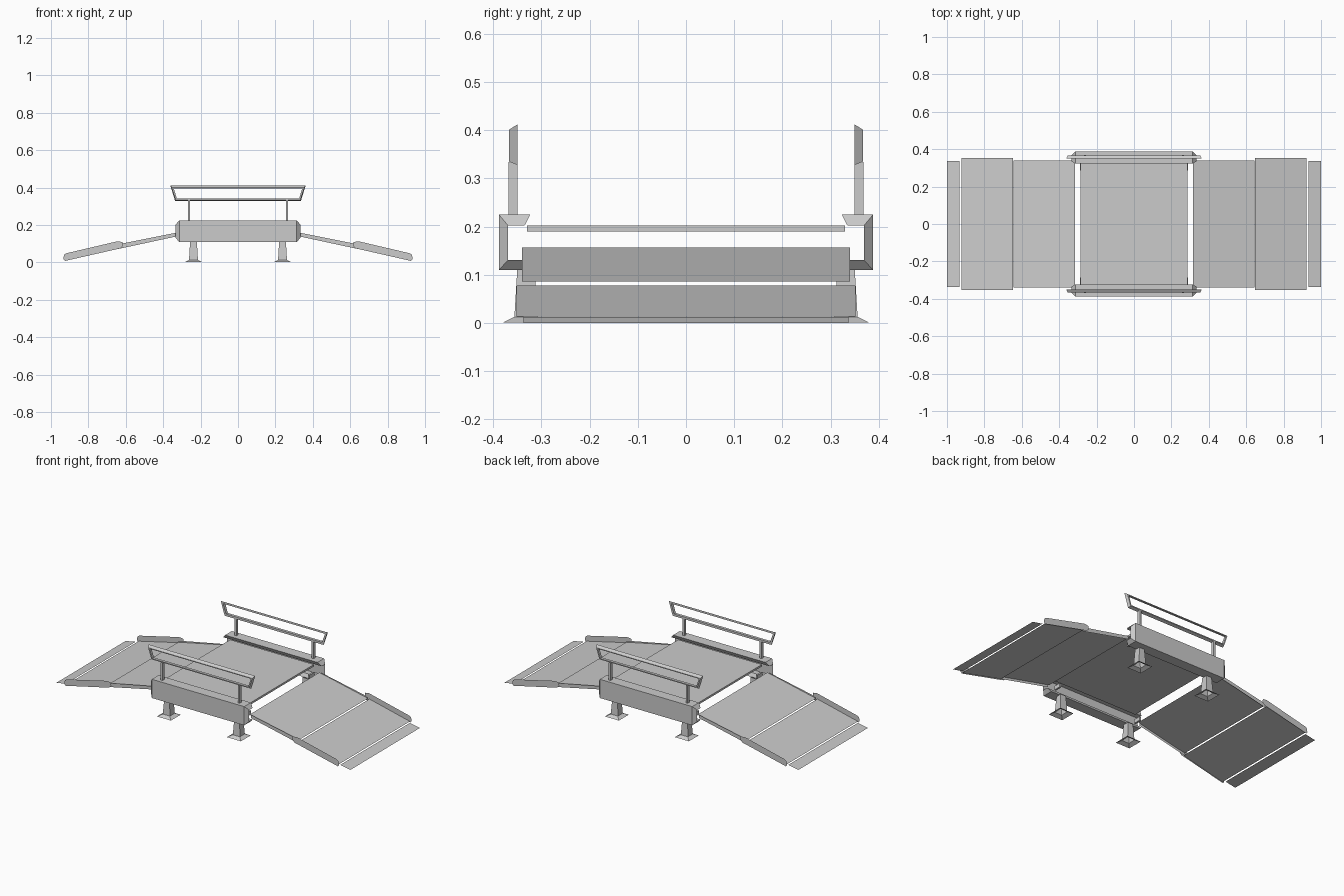
import bpy, math

if "Cube" in bpy.data.objects:
    bpy.data.objects.remove(bpy.data.objects["Cube"])


def mesh(name, verts, faces):
    me = bpy.data.meshes.new(name)
    me.from_pydata(verts, [], faces)
    me.validate()
    me.update()
    ob = bpy.data.objects.new(name, me)
    bpy.context.collection.objects.link(ob)
    return ob


def box(name, x0, x1, y0, y1, z0, z1):
    v = [(x, y, z) for z in (z0, z1) for x, y in ((x0, y0), (x1, y0), (x1, y1), (x0, y1))]
    f = [(3, 2, 1, 0), (4, 5, 6, 7)] + [(i, (i + 1) % 4, (i + 1) % 4 + 4, i + 4) for i in range(4)]
    return mesh(name, v, f)


def side(s, a, b):
    """Ordered y range on side s (-1 front, 1 back)."""
    return sorted((s * a, s * b))


def rings(name, loops, closed=False):
    """Bridge equal-length closed loops; optionally join last to first."""
    n, m = len(loops[0]), len(loops)
    f = [(i * n + j, i * n + (j + 1) % n,
          (i + 1) % m * n + (j + 1) % n, (i + 1) % m * n + j)
         for i in range(m if closed else m - 1) for j in range(n)]
    ob = mesh(name, [p for l in loops for p in l], f)
    import bmesh
    bm = bmesh.new()
    bm.from_mesh(ob.data)
    bmesh.ops.recalc_face_normals(bm, faces=bm.faces)
    bm.to_mesh(ob.data)
    bm.free()
    return ob


# Central deck
box("deck", -0.285, 0.285, -0.33, 0.33, 0.19, 0.202)

# C-channel side beams, with inner edges running past the outer shell
outer = [(0.323, 0.225), (0.388, 0.225), (0.388, 0.11), (0.323, 0.11)]
inner = [(0.335, 0.202), (0.369, 0.202), (0.369, 0.131), (0.335, 0.131)]


def channel(s):
    v = []
    for sx in (-1, 1):
        v += [(sx * 0.314, s * y, z) for y, z in outer]
        v += [(sx * 0.334, s * y, z) for y, z in inner]
    f = []
    for i in range(3):
        f += [(i, i + 1, i + 9, i + 8), (i + 4, i + 12, i + 13, i + 5)]
        f += [(i, i + 4, i + 5, i + 1), (i + 8, i + 9, i + 13, i + 12)]
    f += [(0, 8, 12, 4), (3, 7, 15, 11)]
    if s < 0:
        f = [t[::-1] for t in f]
    mesh("side_beam", v, f)


# Handrail loop outlines in x-z: outer and inner edge
def outline(top, xt, bot, xb, y):
    return [(-xt, y, top), (xt, y, top), (xb, y, bot), (-xb, y, bot)]


for s in (-1, 1):
    channel(s)
    rings("handrail", [outline(0.412, 0.362, 0.328, 0.336, s * 0.35),
                       outline(0.401, 0.354, 0.335, 0.332, s * 0.367),
                       outline(0.396, 0.344, 0.341, 0.326, s * 0.367),
                       outline(0.399, 0.346, 0.341, 0.326, s * 0.35)], closed=True)
    for sx in (-1, 1):
        # Handrail posts
        x = sx * 0.262
        box("rail_post", x - 0.006, x + 0.006, *side(s, 0.35, 0.368), 0.22, 0.334)

        # Hollow legs flaring into feet
        def square(r, z, cx=sx * 0.238, cy=s * 0.332):
            return [(cx + a * r, cy + b * r, z) for a, b in ((-1, -1), (1, -1), (1, 1), (-1, 1))]
        rings("leg", [square(0.048, 0.001), square(0.024, 0.013), square(0.018, 0.112)])

        # Hinge tab at deck corner
        xa, xb = sorted((sx * 0.277, sx * 0.288))
        box("hinge_tab", xa, xb, *side(s, 0.285, 0.33), 0.132, 0.155)

        # Thin kerb plates on ramp sides
        for name, y, pts in (
            ("upper_kerb", 0.34, [(0.325, 0.140), (0.645, 0.071), (0.645, 0.09), (0.62, 0.101), (0.325, 0.16)]),
            ("lower_kerb", 0.352, [(0.63, 0.075), (0.925, 0.008), (0.933, 0.016), (0.931, 0.04),
                                   (0.918, 0.049), (0.645, 0.113), (0.618, 0.109), (0.615, 0.09)])):
            f = list(range(len(pts)))
            if s * sx > 0:
                f.reverse()
            mesh(name, [(sx * px, s * y, pz) for px, pz in pts], [f])

# Sloping ramp sheets and end flaps
for sx in (-1, 1):
    for name, xa, za, xb, zb, w in (("upper_ramp", 0.315, 0.157, 0.645, 0.086, 0.34),
                                    ("lower_ramp", 0.647, 0.078, 0.922, 0.014, 0.352),
                                    ("end_flap", 0.932, 0.013, 1.0, 0.0, 0.337)):
        f = (0, 1, 2, 3) if sx > 0 else (3, 2, 1, 0)
        mesh(name, [(sx * xa, -w, za), (sx * xb, -w, zb), (sx * xb, w, zb), (sx * xa, w, za)], [f])
